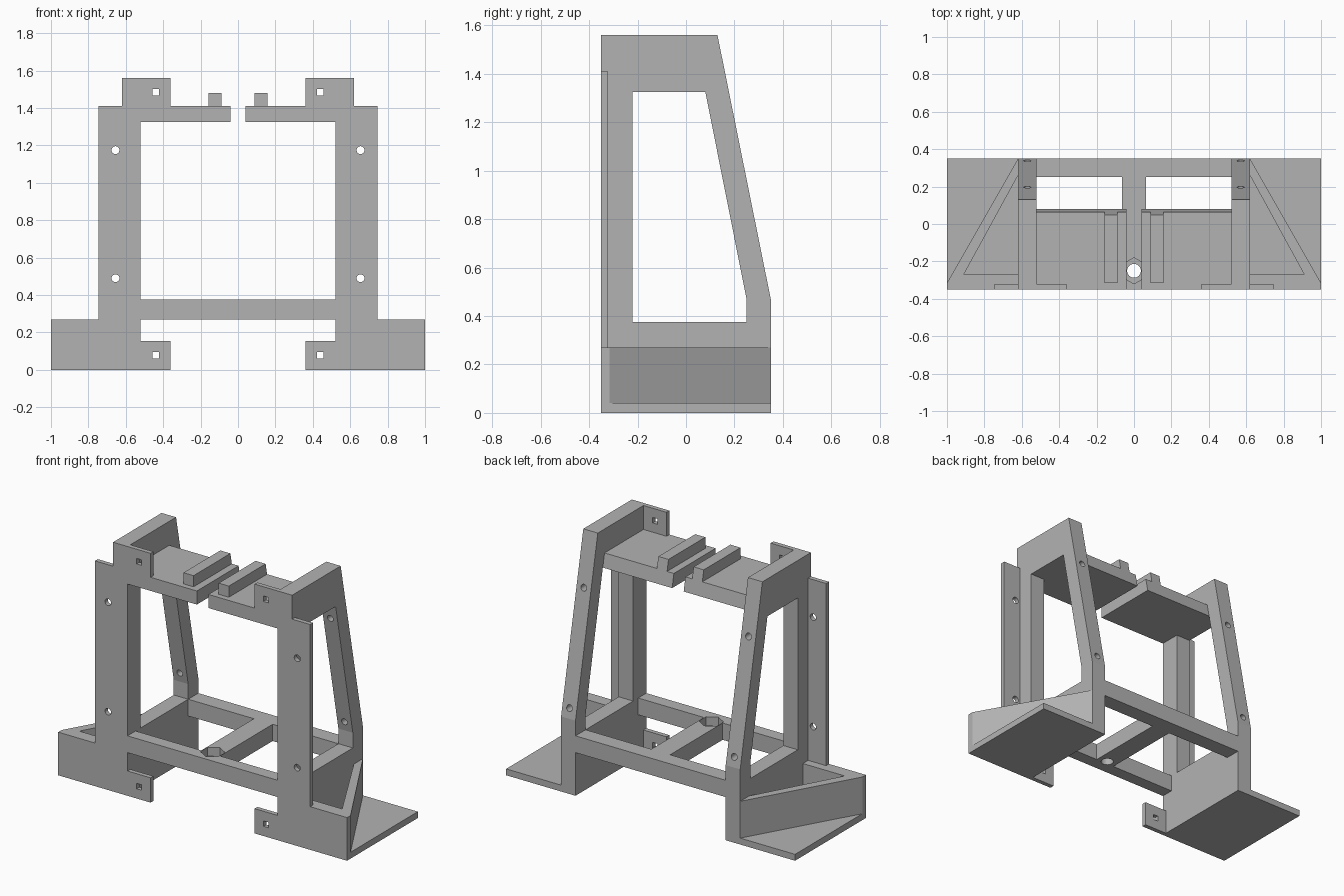
import bpy, bmesh, math
from mathutils import Vector

cube = bpy.data.objects.get("Cube")
if cube:
    bpy.data.objects.remove(cube, do_unlink=True)

grey = bpy.data.materials.new("plain grey")
grey.use_nodes = True
COLOUR = (0.45, 0.45, 0.45, 1)
grey.diffuse_color = COLOUR
grey.node_tree.nodes["Principled BSDF"].inputs["Base Color"].default_value = COLOUR


def prism(name, pts, axis, lo, hi, side=1):
    """Extrude a 2D outline along an axis; side=-1 mirrors it in x."""
    place = {"x": lambda a, b, t: (t, a, b),
             "y": lambda a, b, t: (a, t, b),
             "z": lambda a, b, t: (a, b, t)}[axis]
    bm = bmesh.new()
    ends = []
    for t in (lo, hi):
        ends.append([bm.verts.new(place(a, b, t)) for a, b in pts])
    bm.faces.new(ends[0])
    bm.faces.new(ends[1])
    n = len(pts)
    for i in range(n):
        j = (i + 1) % n
        bm.faces.new((ends[0][i], ends[0][j], ends[1][j], ends[1][i]))
    for v in bm.verts:
        v.co.x *= side
    bmesh.ops.recalc_face_normals(bm, faces=bm.faces)
    mesh = bpy.data.meshes.new(name)
    bm.to_mesh(mesh)
    bm.free()
    mesh.materials.append(grey)
    obj = bpy.data.objects.new(name, mesh)
    bpy.context.collection.objects.link(obj)
    return obj


def rect(a0, a1, b0, b1):
    return [(a0, b0), (a1, b0), (a1, b1), (a0, b1)]


def ngon(a, b, r, n, turn=0.0):
    return [(a + r * math.cos(turn + 2 * math.pi * i / n),
             b + r * math.sin(turn + 2 * math.pi * i / n)) for i in range(n)]


def cut(obj, *cutters):
    for c in cutters:
        c.hide_render = True
        mod = obj.modifiers.new("cut", "BOOLEAN")
        mod.operation = "DIFFERENCE"
        mod.solver = "EXACT"
        mod.object = c
        bpy.context.view_layer.objects.active = obj
        bpy.ops.object.modifier_apply(modifier=mod.name)
        bpy.data.objects.remove(c, do_unlink=True)


FRONT, BACK = -0.35, 0.35
THIN = FRONT + 0.028          # back of the thin front plates
IN, OUT = 0.52, 0.62          # side frame thickness in x
FLOOR, DECK = 0.27, 0.375     # lower frame heights
SHELF, TOP = 1.325, 1.41      # upper shelf heights

for side, label in ((1, "left"), (-1, "right")):
    # Side frame with sloping rear leg and open window
    frame = prism(label + "_side_frame",
                  [(FRONT, 0), (BACK, 0), (BACK, 0.47), (0.13, 1.56), (FRONT, 1.56)],
                  "x", IN, OUT, side)
    window = prism("window_cutter",
                   [(-0.22, DECK), (0.25, DECK), (0.25, 0.47), (0.08, SHELF), (-0.22, SHELF)],
                   "x", IN - 0.1, OUT + 0.1, side)
    leg_holes = [prism("leg_hole_cutter", ngon(0.57, z, 0.02, 20), "y", -0.1, 0.5, side)
                 for z in (0.53, 1.23)]
    cut(frame, window, *leg_holes)

    # Outer mounting flange
    flange = prism(label + "_flange", rect(OUT, 0.745, FLOOR, TOP), "y", FRONT, THIN, side)
    cut(flange, *[prism("flange_hole_cutter", ngon(0.655, z, 0.021, 20), "y", -0.5, -0.2, side)
                  for z in (0.49, 1.175)])

    # Inner tabs with square holes
    for part, z0, z1 in (("lower_tab", 0, 0.155), ("upper_tab", TOP, 1.56)):
        tab = prism(label + "_" + part, rect(0.36, IN, z0, z1), "y", FRONT, THIN, side)
        mid = (z0 + z1) / 2
        cut(tab, prism("tab_hole_cutter", rect(0.422, 0.456, mid - 0.017, mid + 0.017),
                       "y", -0.5, -0.2, side))

    # Foot: base plate and triangular pocket wall
    prism(label + "_foot_plate", rect(OUT, 1, FRONT, BACK), "z", 0, 0.04, side)
    gusset = prism(label + "_foot_gusset",
                   [(OUT, FRONT), (1, FRONT), (1, -0.315), (OUT, BACK)],
                   "z", 0.04, FLOOR, side)
    cut(gusset, prism("pocket_cutter",
                      [(OUT - 0.02, -0.27), (0.91, -0.27), (OUT, 0.26), (OUT - 0.02, 0.26)],
                      "z", 0.04, 0.4, side))

    # Upper shelf half and its guide rail, both with sloped rear ends
    prism(label + "_shelf", [(FRONT, SHELF), (0.08, SHELF), (0.063, TOP), (FRONT, TOP)],
          "x", 0.04, IN, side)
    prism(label + "_guide_rail", [(-0.315, TOP), (0.063, TOP), (0.049, 1.48), (-0.315, 1.48)],
          "x", 0.087, 0.157, side)

# Lower cross frame with a centre spar, nut pocket and bolt hole
lower = prism("lower_cross_frame", rect(-IN, IN, FRONT, BACK), "z", FLOOR, DECK)
openings = [prism("opening_cutter", rect(0.065, IN + 0.1, -0.27, 0.25), "z", 0.1, 0.6, s)
            for s in (1, -1)]
nut = prism("nut_cutter", ngon(0, -0.25, 0.07, 6, math.pi / 2), "z", 0.32, 0.5)
bolt = prism("bolt_cutter", ngon(0, -0.25, 0.037, 24), "z", 0.1, 0.6)
cut(lower, *openings, nut, bolt)
